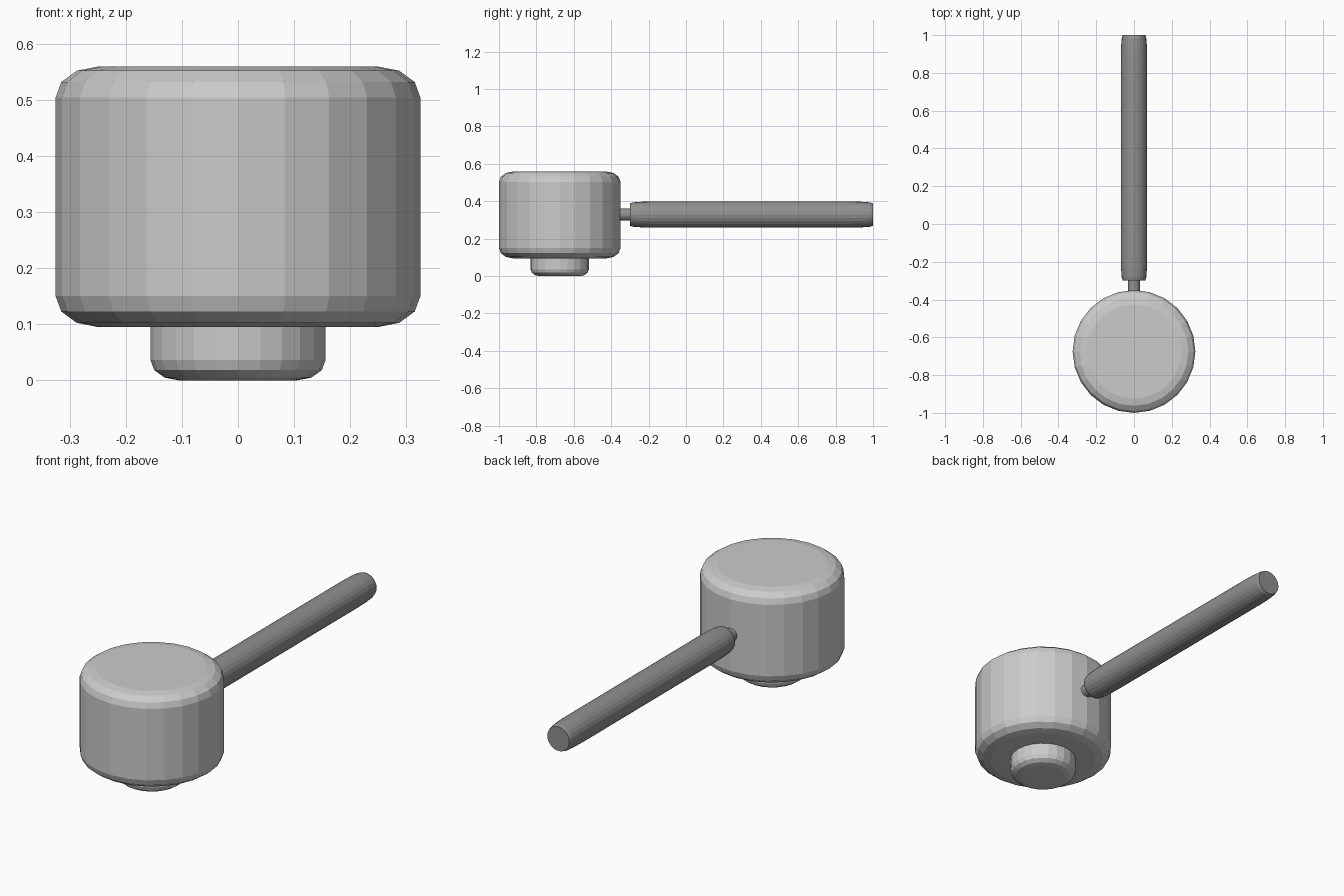
import bpy, bmesh
from math import sin, cos, pi, radians

if "Cube" in bpy.data.objects:
    bpy.data.objects.remove(bpy.data.objects["Cube"])

CENTRE_Y = -0.675
AXIS_Z = 0.329


def rounded(r, h, dr, dh, steps, at_start):
    """Elliptical edge rounding as (radius, height) pairs, flat end to side wall."""
    pts = []
    for i in range(steps + 1):
        a = pi / 2 * (1 - i / steps)
        pts.append((r - dr * (1 - cos(a)), h + dh * (1 - sin(a)) * (1 if at_start else -1)))
    return pts if at_start else pts[::-1]


def turned(name, profile, sides, location, tilt=0.0, material=None):
    """Closed, flat-shaded turned solid from (radius, height) pairs."""
    bm = bmesh.new()
    rings = [[bm.verts.new((r * cos(2 * pi * k / sides), r * sin(2 * pi * k / sides), h))
              for k in range(sides)] for r, h in profile]
    for low, high in zip(rings, rings[1:]):
        for k in range(sides):
            n = (k + 1) % sides
            bm.faces.new((low[k], low[n], high[n], high[k]))
    bm.faces.new(rings[0][::-1])
    bm.faces.new(rings[-1])
    mesh = bpy.data.meshes.new(name)
    bm.to_mesh(mesh)
    bm.free()
    obj = bpy.data.objects.new(name, mesh)
    obj.location = location
    obj.rotation_euler.x = tilt
    if material:
        mesh.materials.append(material)
    bpy.context.collection.objects.link(obj)
    return obj


dark = bpy.data.materials.new("dark_grey")
dark.diffuse_color = (0.28, 0.28, 0.28, 1)
dark.use_nodes = True
dark.node_tree.nodes["Principled BSDF"].inputs["Base Color"].default_value = dark.diffuse_color

# Rounded drum head
turned("head", rounded(0.325, 0.095, 0.075, 0.055, 3, True)
       + rounded(0.325, 0.559, 0.075, 0.055, 3, False), 24, (0, CENTRE_Y, 0))

# Small foot under the head
turned("foot", rounded(0.156, 0, 0.05, 0.036, 3, True) + [(0.156, 0.11)],
       24, (0, CENTRE_Y, 0))

# Long handle and its connecting pin, both lying along y
turned("handle", rounded(0.07, -0.30, 0.01, 0.13, 3, True)
       + rounded(0.07, 1.0, 0.01, 0.13, 3, False), 24,
       (0, 0, AXIS_Z), radians(-90), dark)
turned("handle_pin", [(0.032, -0.40), (0.032, -0.28)], 24,
       (0, 0, AXIS_Z), radians(-90), dark)
